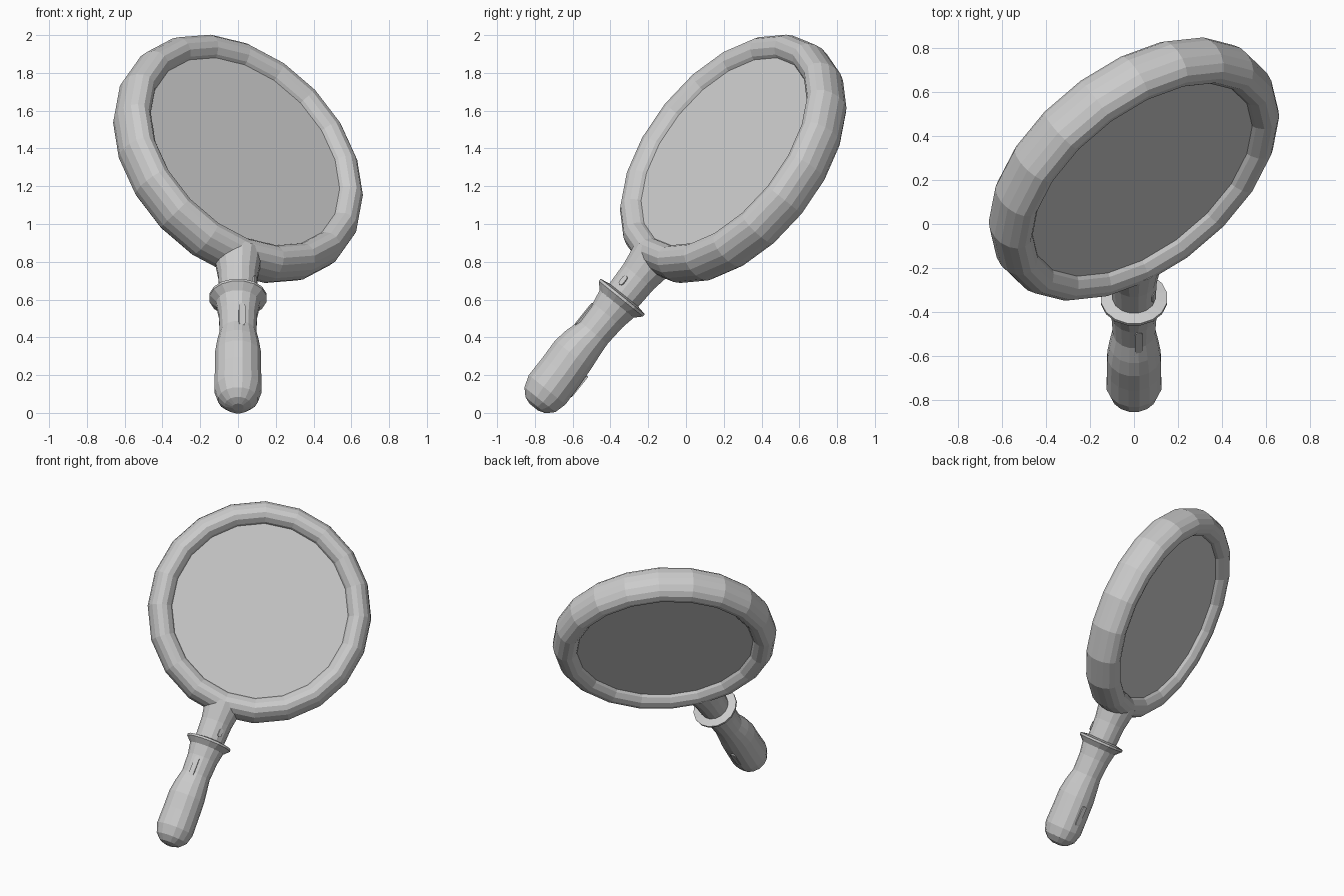
import bpy, bmesh
from math import sin, cos, pi, radians
from mathutils import Matrix

if "Cube" in bpy.data.objects:
    bpy.data.objects.remove(bpy.data.objects["Cube"])

# Tool frame: origin at the lens centre, handle along local -Z
TILT = Matrix.Translation((0, 0.25, 1.345)) @ Matrix.Rotation(radians(-38.75), 4, 'X')
# Ring frame: axis (local Z) turned towards the front right
RING = TILT @ Matrix.Rotation(radians(31.8), 4, 'Z') @ Matrix.Rotation(radians(90), 4, 'X')


def finish(name, bm, matrix):
    bmesh.ops.recalc_face_normals(bm, faces=bm.faces)
    mesh = bpy.data.meshes.new(name)
    bm.to_mesh(mesh)
    bm.free()
    obj = bpy.data.objects.new(name, mesh)
    obj.matrix_world = matrix
    bpy.context.collection.objects.link(obj)
    return obj


def lathe(name, profile, sides, matrix, loop=False, phase=0.0):
    """Spin (radius, z, y shift) points about Z; cap the ends unless looped."""
    bm = bmesh.new()
    rows = []
    for r, z, shift in profile:
        angles = [2 * pi * (i + phase) / sides for i in range(sides)]
        rows.append([bm.verts.new((r * cos(a), r * sin(a) + shift, z)) for a in angles])
    pairs = list(zip(rows, rows[1:]))
    if loop:
        pairs.append((rows[-1], rows[0]))
    else:
        bm.faces.new(rows[0])
        bm.faces.new(rows[-1])
    for a, b in pairs:
        for i in range(sides):
            j = (i + 1) % sides
            bm.faces.new((a[i], a[j], b[j], b[i]))
    return finish(name, bm, matrix)


def inlay(name, angle, s, radius, length, width=0.034):
    """Small rounded bar set on the handle surface at distance s from the lens."""
    bm = bmesh.new()
    w, h = width / 2, length / 2 - width / 2
    arc = [(w * cos(pi * k / 4), w * sin(pi * k / 4) + h) for k in range(5)]
    outline = arc + [(-x, -z) for x, z in arc]
    face = bm.faces.new([bm.verts.new((x, -radius + 0.02, z)) for x, z in outline])
    ext = bmesh.ops.extrude_face_region(bm, geom=[face])
    verts = [v for v in ext['geom'] if isinstance(v, bmesh.types.BMVert)]
    bmesh.ops.translate(bm, verts=verts, vec=(0, -0.026, 0))
    place = TILT @ Matrix.Rotation(radians(angle), 4, 'Z') @ Matrix.Translation((0, 0, -s))
    return finish(name, bm, place)


# Ring: oval tube section, deeper along its axis
section = [(0.661 + 0.088 * cos(2 * pi * k / 16), 0.125 * sin(2 * pi * k / 16), 0)
           for k in range(16)]
lathe("lens_ring", section, 20, RING, loop=True, phase=0.0)

# Lens: thick flat disc, slightly see-through
lens = lathe("lens", [(0.605, -0.07, 0), (0.605, 0.07, 0)], 20, RING)
glass = bpy.data.materials.new("glass")
glass.diffuse_color = (0.8, 0.8, 0.8, 0.7)
glass.use_nodes = True
glass.node_tree.nodes["Principled BSDF"].inputs["Base Color"].default_value = glass.diffuse_color
lens.data.materials.append(glass)

# Handle: flared neck, thin flange, waisted grip, rounded tip
handle = [(0.130, -0.66, 0), (0.121, -0.71, 0), (0.106, -0.80, 0), (0.100, -0.925, 0),
          (0.153, -0.935, 0), (0.153, -0.950, 0), (0.118, -0.985, 0), (0.104, -1.06, 0),
          (0.098, -1.18, -0.002), (0.113, -1.26, -0.01), (0.124, -1.34, -0.012),
          (0.125, -1.45, -0.006), (0.127, -1.57, -0.003), (0.107, -1.635, 0),
          (0.070, -1.672, 0), (0.030, -1.686, 0)]
lathe("handle", handle, 16, TILT, phase=0.5)

# Small inlays on neck, grip front and grip back
inlay("grip_inlay_front", 12, 1.137, 0.101, 0.15)
inlay("neck_inlay", 60, 0.866, 0.102, 0.06, 0.028)
inlay("grip_inlay_back", 185, 1.45, 0.117, 0.14)
